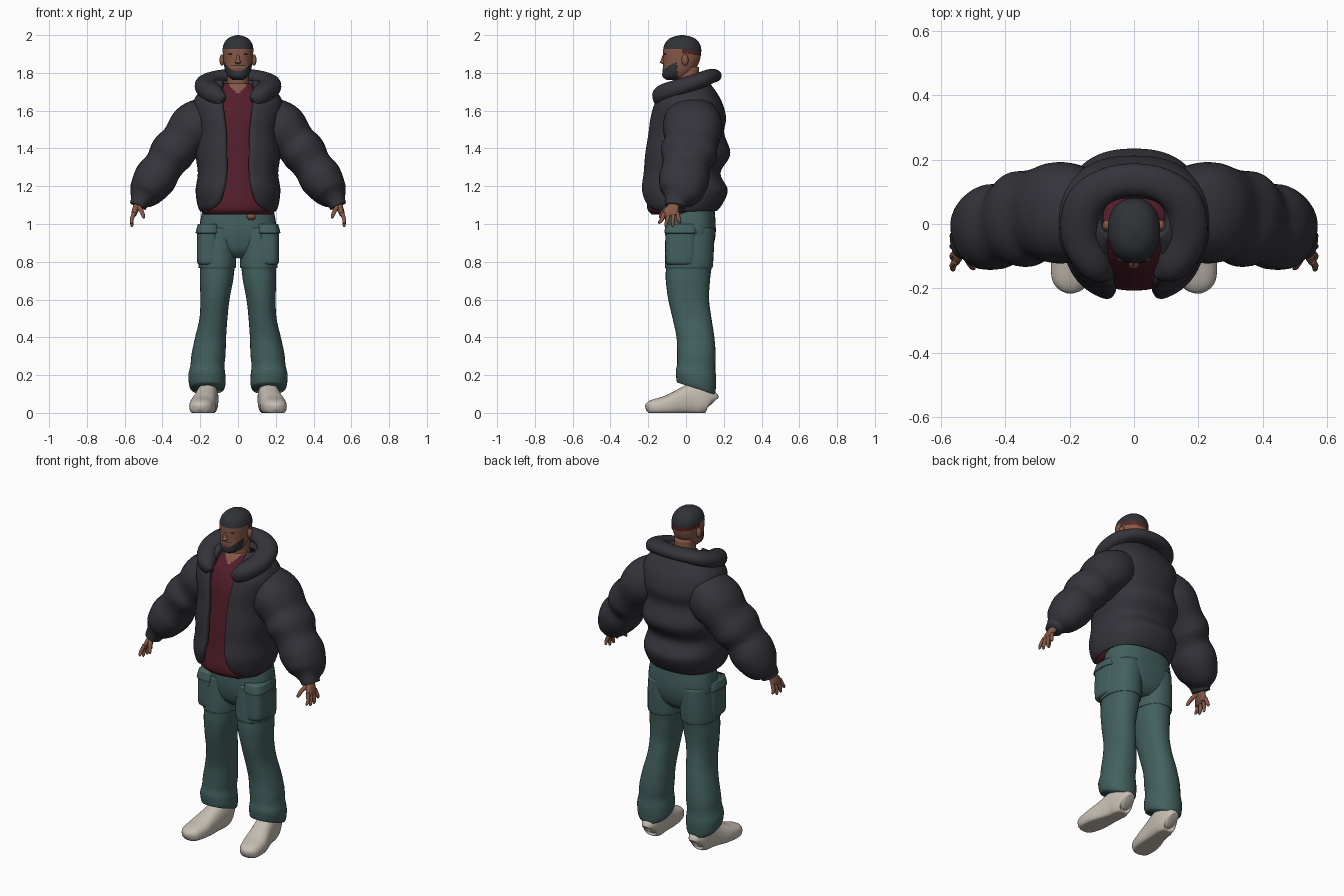
import bpy, bmesh, math
from mathutils import Vector

cube = bpy.data.objects.get("Cube")
if cube:
    bpy.data.objects.remove(cube, do_unlink=True)


def material(name, r, g, b):
    m = bpy.data.materials.new(name)
    m.use_nodes = True
    m.diffuse_color = (r, g, b, 1)
    bsdf = next(n for n in m.node_tree.nodes if n.type == 'BSDF_PRINCIPLED')
    bsdf.inputs["Base Color"].default_value = (r, g, b, 1)
    bsdf.inputs["Roughness"].default_value = 0.8
    return m


BLACK = material("charcoal_padding", .034, .034, .043)
RED = material("wine_red", .088, .013, .024)
GREEN = material("teal_cloth", .055, .118, .113)
CREAM = material("cream_leather", .56, .51, .44)
SKIN = material("brown_skin", .24, .1, .062)
HAIR = material("dark_hair", .03, .032, .038)
SHAVED = material("shaved_edge", .1, .02, .017)
LIPS = material("lips", .2, .06, .045)


def spline(rows, steps):
    """Catmull-Rom interpolation through rows of numbers."""
    pts = [rows[0]] + list(rows) + [rows[-1]]
    out = []
    for a, b, c, d in zip(pts, pts[1:], pts[2:], pts[3:]):
        for k in range(steps):
            t = k / steps
            out.append([q + t / 2 * (r - p + t * (2*p - 5*q + 4*r - s + t * (3*(q - r) + s - p)))
                        for p, q, r, s in zip(a, b, c, d)])
    return out + [list(rows[-1])]


def signed_power(v, e):
    return math.copysign(abs(v) ** e, v)


def loft(name, rows, mats, ref=None, steps=5, sides=32, power=2.2, rule=None, warp=None):
    """Rows are x, y, z, rx, ry and an optional half gap at the front.
    Rings lie flat, or across the path when ref is given."""
    mats = mats if isinstance(mats, list) else [mats]
    rings = spline(rows, steps)
    is_open = len(rows[0]) > 5
    bm = bmesh.new()
    grid = []
    for i, row in enumerate(rings):
        c, rx, ry = Vector(row[:3]), row[3], row[4]
        u, v = Vector((0, 1, 0)), Vector((1, 0, 0))
        if ref:
            nxt, prv = rings[min(i + 1, len(rings) - 1)], rings[max(i - 1, 0)]
            t = (Vector(nxt[:3]) - Vector(prv[:3])).normalized()
            u = Vector(ref)
            u = (u - t * u.dot(t)).normalized()
            v = t.cross(u)
        start = math.asin(min(1, row[5] / rx) ** (power / 2)) if is_open else 0
        ring = []
        for k in range(sides + is_open):
            a = start + (2 * math.pi - 2 * start) * k / sides
            p = c + v * rx * signed_power(math.sin(a), 2 / power) \
                - u * ry * signed_power(math.cos(a), 2 / power)
            ring.append(bm.verts.new(warp(p) if warp else p))
        grid.append(ring)
    for lo, hi in zip(grid, grid[1:]):
        for k in range(sides):
            j = (k + 1) % len(lo)
            bm.faces.new((lo[k], lo[j], hi[j], hi[k]))
    if not is_open:
        bm.faces.new(grid[0][::-1])
        bm.faces.new(grid[-1])
        bmesh.ops.recalc_face_normals(bm, faces=bm.faces)
    return finish(name, bm, mats, rule)


def finish(name, bm, mats, rule=None):
    for f in bm.faces:
        f.smooth = True
        if rule:
            f.material_index = rule(f.calc_center_median())
    me = bpy.data.meshes.new(name)
    bm.to_mesh(me)
    bm.free()
    for m in mats:
        me.materials.append(m)
    ob = bpy.data.objects.new(name, me)
    bpy.context.scene.collection.objects.link(ob)
    return ob


def ball(name, loc, size, mat):
    bm = bmesh.new()
    bmesh.ops.create_uvsphere(bm, u_segments=20, v_segments=12, radius=1)
    bmesh.ops.scale(bm, vec=size, verts=bm.verts)
    bmesh.ops.translate(bm, vec=loc, verts=bm.verts)
    return finish(name, bm, [mat])


def rounded_box(name, loc, size, mat):
    bm = bmesh.new()
    bmesh.ops.create_cube(bm, size=1)
    bmesh.ops.scale(bm, vec=size, verts=bm.verts)
    bmesh.ops.translate(bm, vec=loc, verts=bm.verts)
    bmesh.ops.bevel(bm, geom=bm.edges[:], offset=min(size) * .4, segments=3, affect='EDGES')
    return finish(name, bm, [mat])


def torso(rows):
    """Turn z, front y, back y, half width, extras into loft rows."""
    return [(0, (f + b) / 2, z, w, (b - f) / 2, *rest) for z, f, b, w, *rest in rows]


# Padded jacket body, open at the front
jacket = loft("jacket_body", torso([
    (1.065, -.19, .16, .2, .16), (1.10, -.225, .19, .215, .105), (1.18, -.245, .222, .225, .075),
    (1.27, -.232, .182, .213, .06), (1.37, -.224, .236, .225, .06), (1.48, -.207, .202, .215, .062),
    (1.56, -.197, .213, .23, .07), (1.64, -.175, .193, .238, .08), (1.70, -.135, .16, .205, .085),
    (1.745, -.085, .125, .15, .085), (1.765, -.06, .095, .105, .08)]), BLACK, sides=48, power=2.4)
shell = jacket.modifiers.new("padding", 'SOLIDIFY')
shell.thickness, shell.offset = .035, -1
jacket.modifiers.new("soft_edges", 'SUBSURF').levels = 1

# Rolled collar
half = [(.08, -.155, 1.65, .02, .03), (.122, -.125, 1.685, .052, .05), (.165, -.035, 1.72, .062, .048),
        (.152, .065, 1.757, .06, .042), (.085, .122, 1.78, .052, .037)]
loft("jacket_collar", half + [(0, .138, 1.785, .05, .036)] + [(-r[0], *r[1:]) for r in half[::-1]],
     BLACK, ref=(0, 0, 1))

# Shirt with a V of bare skin at the neck
loft("shirt", torso([
    (1.05, -.18, .12, .18), (1.075, -.203, .13, .197), (1.12, -.206, .13, .187), (1.2, -.195, .13, .175),
    (1.37, -.18, .13, .17), (1.48, -.167, .13, .17), (1.56, -.157, .13, .165), (1.64, -.13, .1, .15),
    (1.70, -.088, .06, .105), (1.745, -.055, .035, .07)]), [RED, SKIN], steps=8, sides=64,
    rule=lambda c: int(c.y < 0 and c.z > 1.685 + 1.1 * abs(c.x)))
rounded_box("belt_end", (.07, -.108, 1.04), (.045, .02, .04), SKIN)

# Trouser seat
loft("trouser_seat", torso([(.82, -.05, .1, .08), (.86, -.085, .135, .16), (.93, -.102, .155, .2),
                            (1.0, -.105, .157, .202), (1.09, -.1, .15, .185)]), GREEN, power=2.5)


def hem(p):
    """Slope the trouser hem down to the heel."""
    if p.z < .3:
        p.z -= .32 * (p.y - .05) * (.3 - p.z) / .17
    return p


def sole(p):
    p.z = max(p.z, 0.0)
    return p


for s, side in ((1, "left"), (-1, "right")):
    def flip(rows):
        return [(s * r[0], *r[1:]) for r in rows]

    # Puffy sleeve
    loft(side + "_sleeve", flip([
        (.07, .025, 1.60, .085, .11), (.15, .03, 1.565, .115, .14), (.23, .035, 1.51, .135, .158),
        (.30, .028, 1.432, .114, .142), (.35, .014, 1.375, .118, .15), (.393, 0, 1.31, .104, .125),
        (.44, -.01, 1.24, .113, .133), (.49, -.03, 1.165, .09, .112), (.518, -.05, 1.12, .053, .064),
        (.53, -.055, 1.095, .045, .055)]), BLACK, ref=(0, 1, 0))

    # Hand with four fingers and a thumb
    loft(side + "_palm", flip([(.52, -.05, 1.13, .02, .026), (.535, -.065, 1.095, .019, .03),
                               (.55, -.08, 1.055, .015, .044), (.553, -.08, 1.04, .008, .036)]),
         SKIN, ref=(0, 1, 0), sides=16)
    for name, base, tip, low in (("index", -.115, -.14, 1.0), ("middle", -.09, -.107, .985),
                                 ("ring", -.067, -.07, .985), ("little", -.045, -.032, 1.003)):
        loft(side + "_" + name + "_finger", flip([
            (.55, base, 1.06, .011, .011), (.562, (base + tip) / 2, 1.025, .0105, .0105),
            (.562, tip, low + .008, .008, .008), (.56, tip, low, .003, .003)]),
            SKIN, ref=(0, 1, 0), sides=10, steps=4)
    loft(side + "_thumb", flip([(.53, -.08, 1.095, .013, .013), (.512, -.115, 1.07, .012, .012),
                                (.5, -.135, 1.04, .009, .009), (.498, -.138, 1.03, .003, .003)]),
         SKIN, ref=(0, 1, 0), sides=10, steps=4)

    # Trouser leg with a seam above the knee and folds at the ankle
    loft(side + "_trouser_leg", flip([
        (.162, .052, .13, .088, .1), (.163, .053, .15, .096, .104), (.165, .053, .2, .098, .107),
        (.162, .054, .25, .09, .101), (.156, .055, .31, .09, .102), (.145, .05, .4, .082, .1),
        (.13, .032, .5, .074, .103), (.122, .014, .6, .077, .108), (.114, .01, .7, .088, .117),
        (.11, .014, .764, .092, .121), (.11, .015, .776, .099, .127), (.107, .02, .88, .099, .128),
        (.103, .023, .98, .096, .125)]), GREEN, warp=hem)

    # Soft cargo pocket wrapped around the outer thigh
    loft(side + "_cargo_pocket", flip([
        (.15, -.02, .785, .055, .075), (.155, -.025, .8, .062, .083), (.157, -.025, .88, .061, .085),
        (.157, -.025, .945, .06, .085), (.158, -.025, .955, .066, .09), (.156, -.025, 1.0, .056, .082)]),
        GREEN, power=3)

    # Slip-on shoe, toes turned slightly out
    loft(side + "_shoe", flip([
        (.158, .138, .05, .025, .045), (.158, .125, .06, .045, .062), (.16, .08, .07, .056, .085),
        (.164, .03, .07, .058, .084), (.174, -.03, .055, .062, .07), (.187, -.1, .038, .069, .054),
        (.197, -.17, .03, .06, .042), (.2, -.2, .027, .04, .03), (.201, -.213, .024, .012, .012)]),
        CREAM, ref=(0, 0, 1), power=2.5, warp=sole)

    # Ear, eye and eyebrow
    ball(side + "_ear", (s * .084, -.005, 1.868), (.014, .018, .03), SKIN)
    ball(side + "_eye", (s * .031, -.107, 1.884), (.012, .007, .004), CREAM)
    ball(side + "_pupil", (s * .031, -.111, 1.884), (.005, .004, .004), HAIR)
    ball(side + "_eyebrow", (s * .034, -.11, 1.9), (.018, .007, .0025), HAIR)


def head_colour(c):
    """Pick skin, hair, shaved edge or lips."""
    line = 1.925 - .14 * max(0, c.y + .02)
    if c.z > line:
        return 1
    if c.y > -.02:
        return 2 if c.z > line - .02 else 0
    x = abs(c.x)
    if c.y < -.05 and x < .022 and 1.812 < c.z < 1.828:
        return 3
    beard = c.y < -.045 and c.z < 1.815 + .9 * max(0, x - .03)
    moustache = c.y < -.05 and x < .036 and 1.834 < c.z < 1.842
    return int(beard or moustache)


# Head, neck and nose
loft("head", [(0, -.06, 1.762, .025, .04), (0, -.052, 1.78, .052, .072), (0, -.04, 1.81, .068, .084),
              (0, -.027, 1.85, .075, .094), (0, -.022, 1.89, .079, .1), (0, -.02, 1.93, .081, .1),
              (0, -.02, 1.965, .069, .086), (0, -.02, 1.988, .045, .056), (0, -.02, 2.0, .008, .01)],
     [SKIN, HAIR, SHAVED, LIPS], steps=9, sides=64, rule=head_colour)
loft("neck", [(0, .015, 1.64, .075, .07), (0, .012, 1.72, .06, .062), (0, .008, 1.83, .056, .06)], SKIN)
loft("nose", [(0, -.117, 1.848, .01, .008), (0, -.122, 1.855, .016, .017), (0, -.118, 1.87, .01, .014),
              (0, -.114, 1.895, .007, .01)], SKIN, sides=16)
